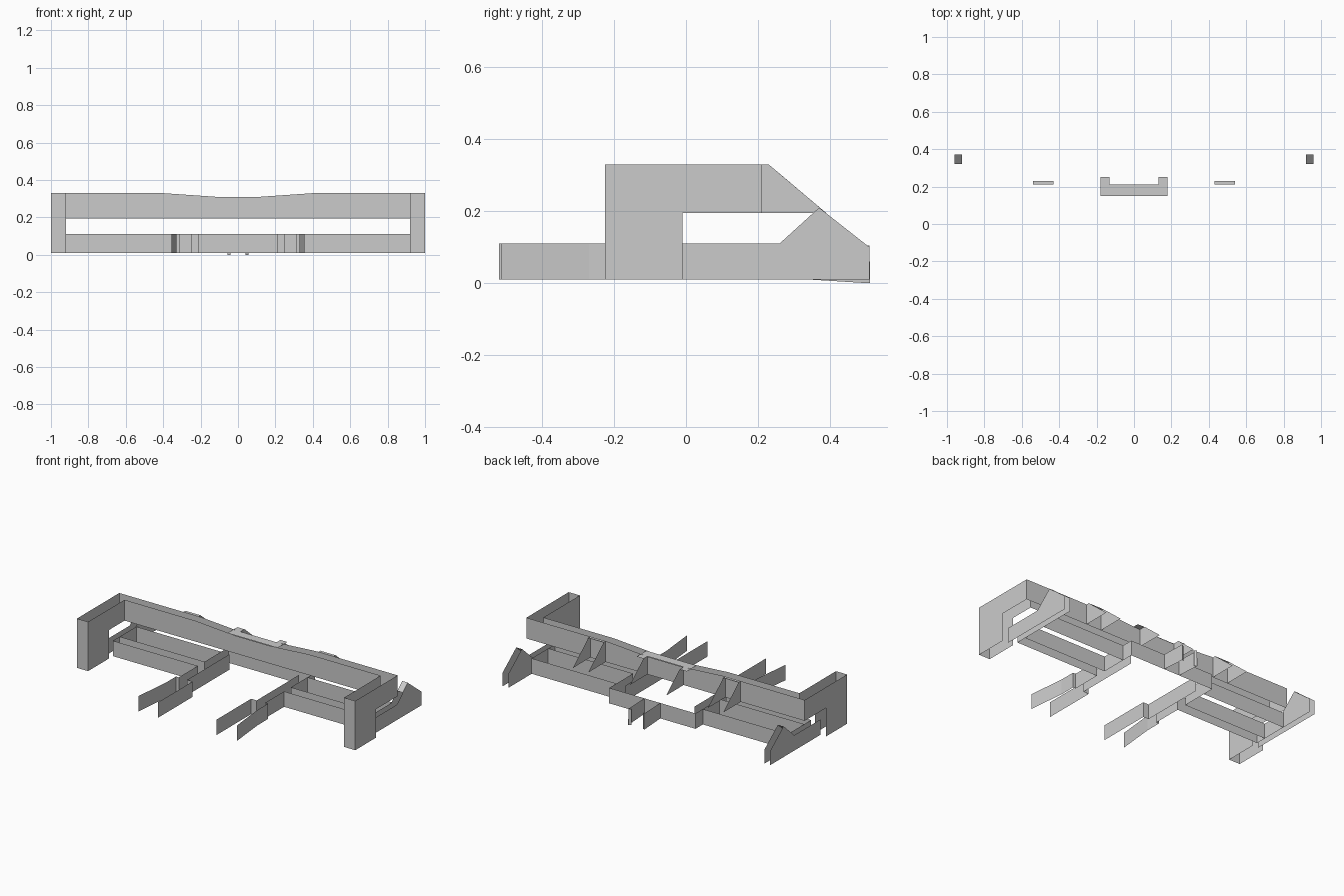
import bpy


def sheet(name, polys):
    """Object made of flat open sheets, each a list of 3D points."""
    verts, faces = [], []
    for p in polys:
        faces.append(list(range(len(verts), len(verts) + len(p))))
        verts += p
    mesh = bpy.data.meshes.new(name)
    mesh.from_pydata(verts, [], faces)
    ob = bpy.data.objects.new(name, mesh)
    bpy.context.collection.objects.link(ob)
    return ob


def mirror(ob):
    m = ob.modifiers.new("Mirror", "MIRROR")
    m.use_mirror_merge = False
    return ob


def strip(path, z0=0.01, z1=0.11):
    """Upright wall pieces along a plan path of (x, y) points."""
    return [[(*a, z0), (*b, z0), (*b, z1), (*a, z1)]
            for a, b in zip(path, path[1:])]


def side(x, profile):
    """Plate standing at x, drawn in y and z."""
    return [(x, y, z) for y, z in profile]


# Upper cross beam: two walls with a shallow dip in the middle
dip = [(1, 0.33), (0.41, 0.33), (0.12, 0.31), (-0.12, 0.31), (-0.41, 0.33), (-1, 0.33)]
for name, y, w in (("upper_rear_wall", 0.21, 1.0), ("upper_front_wall", 0.15, 0.92)):
    top = [(max(-w, min(w, x)), y, z) for x, z in dip]
    sheet(name, [[(-w, y, 0.195), (w, y, 0.195)] + top])

# Cover plate over the dip
sheet("centre_cover", [[(-0.18, 0.15, 0.312), (0.18, 0.15, 0.312),
                        (0.18, 0.21, 0.312), (-0.18, 0.21, 0.312)]])

# End arms with downward posts
def arm(x, back):
    return side(x, [(-0.225, 0.01), (-0.01, 0.01), (-0.01, 0.195),
                    (back, 0.195), (back, 0.33), (-0.225, 0.33)])

mirror(sheet("end_post", [arm(1.0, 0.21), arm(0.92, 0.15)]
             + strip([(0.92, -0.225), (1.0, -0.225)], 0.01, 0.33)))

# Rear end brackets with a pointed top
peak = [(0.51, 0.01), (0.51, 0.10), (0.37, 0.21), (0.26, 0.11)]
mirror(sheet("end_bracket", [
    side(0.96, peak + [(-0.01, 0.11), (-0.01, 0.01)]),
    side(0.92, peak + [(0.26, 0.01)]),
    [(0.92, 0.32, 0.165), (0.96, 0.32, 0.165), (0.96, 0.372, 0.21), (0.92, 0.372, 0.21)]]))

# Lower beam walls
mirror(sheet("lower_beam", strip([(0.31, 0.03), (0.92, 0.03), (0.92, 0.27),
                                  (0.31, 0.27), (0.31, 0.345), (0, 0.345)])
             + strip([(0.31, 0.10), (0.92, 0.10)])
             + strip([(0.31, 0.10), (0.31, 0.27)])))

# Forward forks
mirror(sheet("fork", strip([(0.25, 0.27), (0.25, -0.165), (0.21, -0.165), (0.21, -0.52)])
             + strip([(0.31, 0.03), (0.31, -0.165), (0.33, -0.165),
                      (0.33, -0.27), (0.355, -0.515)])))

# Triangular gussets behind the upper beam
def gusset(x, top):
    return side(x, [(0.21, 0.195), (0.39, 0.195), (0.23 + (0.33 - top) * 1.2, top), (0.21, top)])

mirror(sheet("outer_gusset", [
    gusset(0.54, 0.33), gusset(0.43, 0.33),
    [(0.43, 0.21, 0.33), (0.54, 0.21, 0.33), (0.54, 0.23, 0.33), (0.43, 0.23, 0.33)]]))
mirror(sheet("inner_gusset", [
    gusset(0.13, 0.312),
    [(0.13, 0.21, 0.312), (0.18, 0.21, 0.312), (0.18, 0.25, 0.312), (0.13, 0.25, 0.312)]]))

# Rear centre hook
mirror(sheet("centre_hook", [
    side(0.057, [(0.345, 0.01), (0.505, 0.0), (0.512, 0.0), (0.51, 0.105), (0.345, 0.11)])]
    + strip([(0.057, 0.51), (0.04, 0.50)], 0.0, 0.105)))
